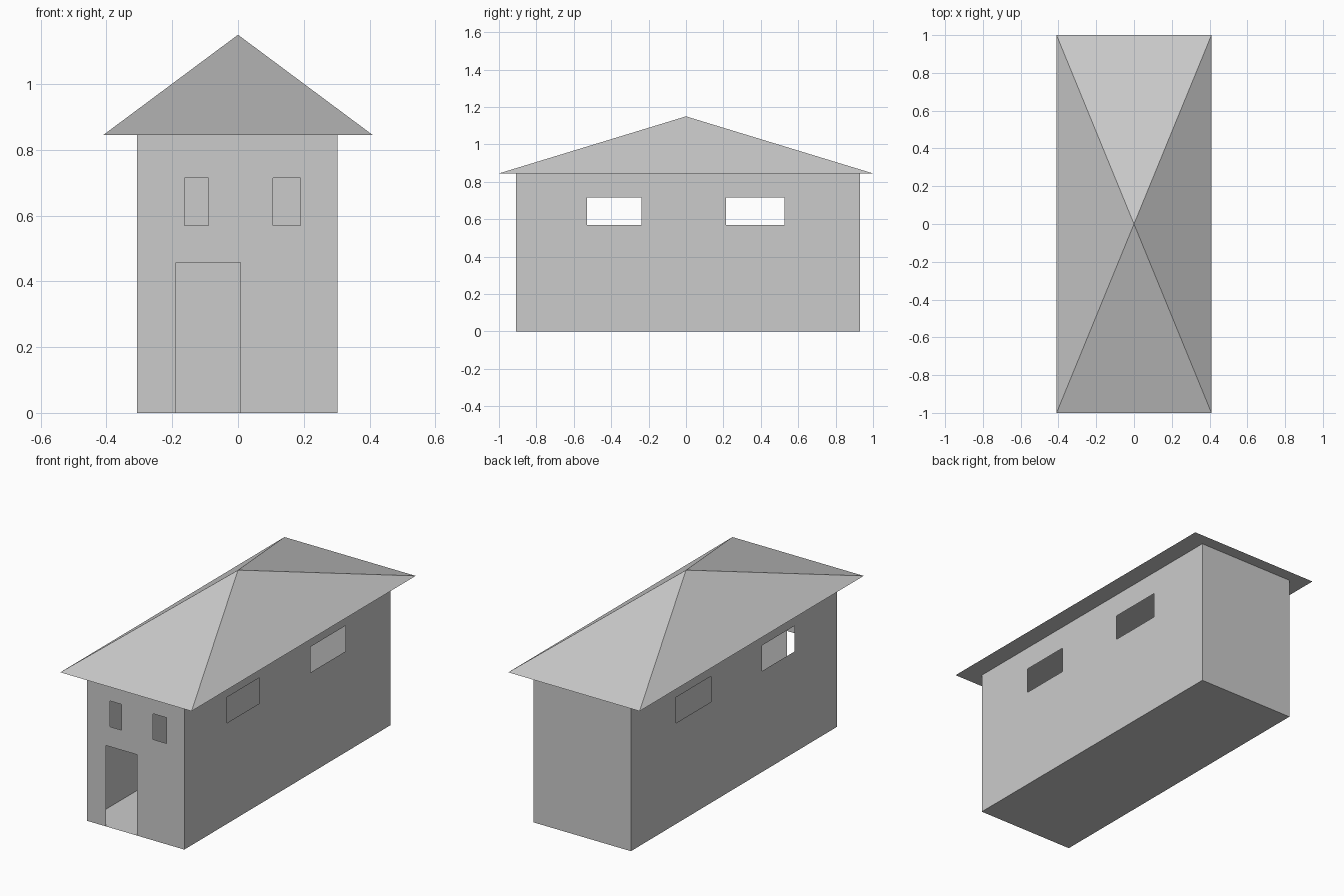
import bpy, bmesh
from mathutils import Vector

if "Cube" in bpy.data.objects:
    bpy.data.objects.remove(bpy.data.objects["Cube"])

X0, X1, Y0, Y1, H = -0.307, 0.302, -0.91, 0.93, 0.845
CENTRE = Vector((0, 0, H / 2))


def add_object(name, bm):
    mesh = bpy.data.meshes.new(name)
    bm.to_mesh(mesh)
    bm.free()
    obj = bpy.data.objects.new(name, mesh)
    bpy.context.collection.objects.link(obj)
    return obj


def face_out(bm, points, centre):
    f = bm.faces.new([bm.verts.new(p) for p in points])
    f.normal_update()
    if f.normal.dot(f.calc_center_median() - centre) < 0:
        f.normal_flip()


def panel(bm, u0, u1, holes, place):
    """Thin wall laid out as a grid, leaving out cells inside the openings."""
    us = sorted({u0, u1, *(u for h in holes for u in h[:2])})
    vs = sorted({0, H, *(v for h in holes for v in h[2:])})
    for a, b in zip(us, us[1:]):
        for c, d in zip(vs, vs[1:]):
            u, v = (a + b) / 2, (c + d) / 2
            if any(h[0] < u < h[1] and h[2] < v < h[3] for h in holes):
                continue
            face_out(bm, [place(*p) for p in ((a, c), (b, c), (b, d), (a, d))], CENTRE)


# Walls and floor: thin shell with door and window openings
WIN = (0.57, 0.715)
front = [(-0.163, -0.09, *WIN), (0.107, 0.19, *WIN), (-0.188, 0.007, 0, 0.457)]
side = [(-0.53, -0.238, *WIN), (0.215, 0.526, *WIN)]
bm = bmesh.new()
panel(bm, X0, X1, front, lambda u, v: (u, Y0, v))
panel(bm, X0, X1, [], lambda u, v: (u, Y1, v))
for x in (X0, X1):
    panel(bm, Y0, Y1, side, lambda u, v: (x, u, v))
face_out(bm, [(X0, Y0, 0), (X1, Y0, 0), (X1, Y1, 0), (X0, Y1, 0)], CENTRE)
bmesh.ops.remove_doubles(bm, verts=bm.verts[:], dist=1e-5)
add_object("house_walls", bm)

# Roof: low pyramid with flat underside
bm = bmesh.new()
corners = [(-0.41, -1, H), (0.41, -1, H), (0.41, 1, H), (-0.41, 1, H)]
mid = Vector((0, 0, H + 0.08))
face_out(bm, corners, mid)
for i in range(4):
    face_out(bm, [corners[i], corners[(i + 1) % 4], (0, 0, 1.15)], mid)
bmesh.ops.remove_doubles(bm, verts=bm.verts[:], dist=1e-5)
add_object("roof", bm)
